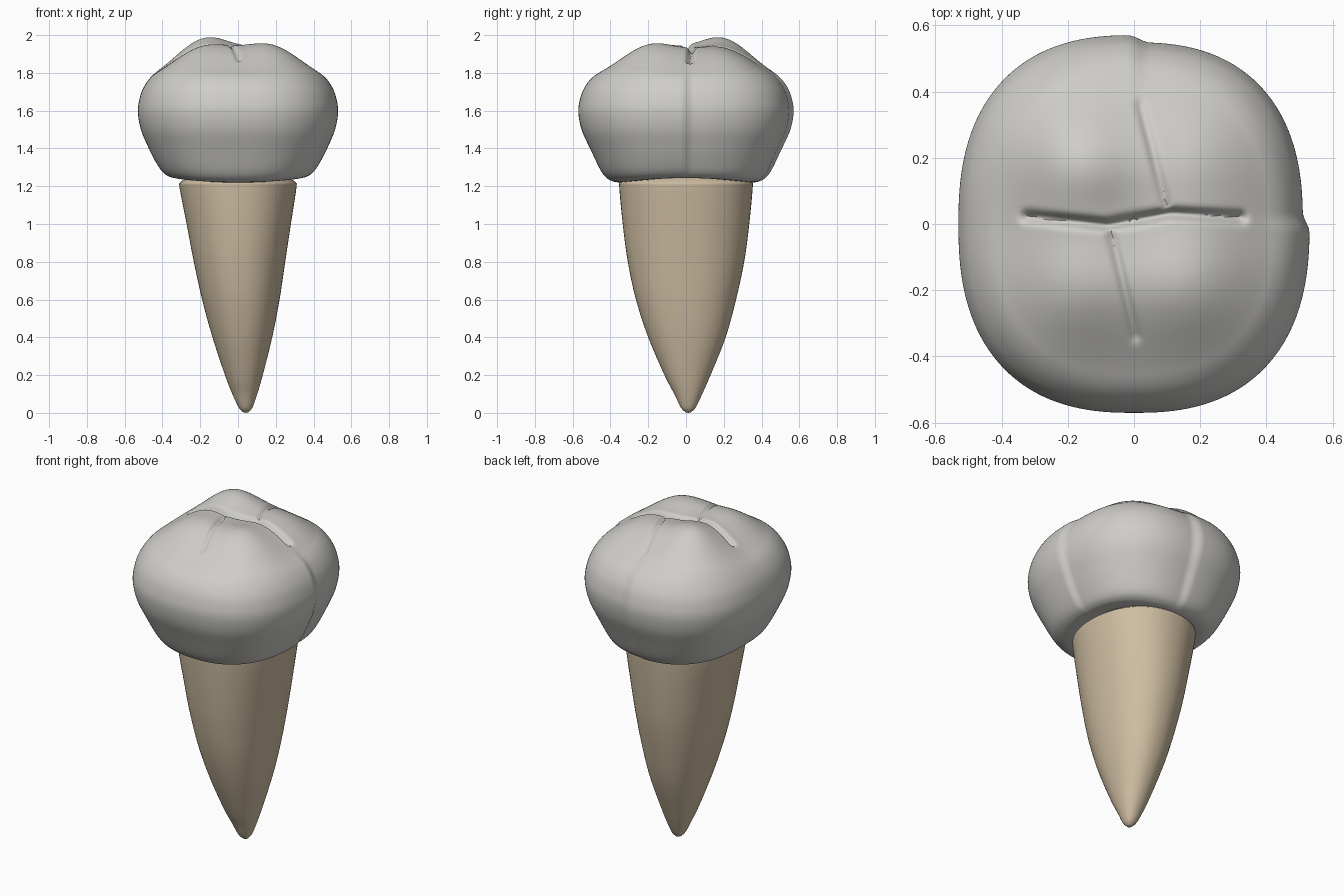
import bpy, bmesh, math
from mathutils import Vector

if "Cube" in bpy.data.objects:
    bpy.data.objects.remove(bpy.data.objects["Cube"])


def material(name, rgb):
    m = bpy.data.materials.new(name)
    m.diffuse_color = (*rgb, 1)
    m.use_nodes = True
    m.node_tree.nodes["Principled BSDF"].inputs["Base Color"].default_value = m.diffuse_color
    return m


def smoothstep(a, b, v):
    k = min(1, max(0, (v - a) / (b - a)))
    return k * k * (3 - 2 * k)


def spline(points, steps):
    """Catmull-Rom samples through points of any dimension."""
    p = [Vector(q) for q in points]
    p = [p[0] * 2 - p[1]] + p + [p[-1] * 2 - p[-2]]
    out = []
    for i in range(1, len(p) - 2):
        a, b, c, d = p[i - 1:i + 3]
        for s in range(steps):
            u = s / steps
            out.append(0.5 * (2 * b + (c - a) * u + (2 * a - 5 * b + 4 * c - d) * u * u
                              + (3 * b - a - 3 * c + d) * u ** 3))
    return out + [p[-2]]


def superellipse(angle, a, b, n):
    c, s = math.cos(angle), math.sin(angle)
    r = (abs(c / a) ** n + abs(s / b) ** n) ** (-1 / n)
    return r * c, r * s


def loft(name, rings, mat, low_pole, high_pole):
    """Skin closed rings from bottom to top, with a pole at each end."""
    bm = bmesh.new()
    loops = [[bm.verts.new(co) for co in ring] for ring in rings]
    n = len(loops[0])
    for lo, hi in zip(loops, loops[1:]):
        for i in range(n):
            j = (i + 1) % n
            bm.faces.new((lo[i], lo[j], hi[j], hi[i]))
    bottom, top = bm.verts.new(low_pole), bm.verts.new(high_pole)
    for i in range(n):
        j = (i + 1) % n
        bm.faces.new((bottom, loops[0][j], loops[0][i]))
        bm.faces.new((top, loops[-1][i], loops[-1][j]))
    mesh = bpy.data.meshes.new(name)
    bm.to_mesh(mesh)
    bm.free()
    mesh.materials.append(mat)
    obj = bpy.data.objects.new(name, mesh)
    bpy.context.collection.objects.link(obj)
    bpy.ops.object.select_all(action='DESELECT')
    obj.select_set(True)
    bpy.context.view_layer.objects.active = obj
    bpy.ops.object.shade_smooth_by_angle(angle=math.radians(50))
    return obj


enamel = material("enamel grey white", (0.62, 0.61, 0.58))
dentine = material("root tan", (0.62, 0.51, 0.36))

# Chewing surface: four cusps (x, y, height) and the fissures between them
CUSPS = [(-0.17, 0.19, 0.137), (0.17, 0.17, 0.075), (0.165, -0.18, 0.10), (-0.17, -0.18, 0.092)]
FISSURES = [
    ([(-0.32, 0.022), (-0.08, -0.003), (0.11, 0.032), (0.32, 0.02)], 0.032, 0.017),
    ([(0.02, 0.36), (0.105, 0.03)], 0.014, 0.014),
    ([(-0.07, -0.02), (0.005, -0.34)], 0.014, 0.014),
]


def fissure_depth(x, y):
    total = 0
    for path, depth, width in FISSURES:
        d = 9
        for a, b in zip(path, path[1:]):
            dx, dy = b[0] - a[0], b[1] - a[1]
            u = ((x - a[0]) * dx + (y - a[1]) * dy) / (dx * dx + dy * dy)
            u = min(1, max(0, u))
            d = min(d, math.hypot(x - a[0] - u * dx, y - a[1] - u * dy))
        total = max(total, depth * math.exp(-(d / width) ** 2))
    return total


def cusp_height(x, y):
    return sum(h * math.exp(-((x - cx) ** 2 + (y - cy) ** 2) / (2 * 0.14 ** 2))
               for cx, cy, h in CUSPS)


def crown_point(angle, t, z, upper):
    x, y = superellipse(angle, 0.53, 0.57, 2.45)
    # One quadrant is set in, leaving a vertical groove on two sides
    deg = (math.degrees(angle) + 180) % 360 - 180
    inset = smoothstep(-3, 4, deg) * (1 - smoothstep(85, 92, deg))
    k = t * (1 - 0.038 * inset * smoothstep(0.55, 0.85, t))
    x, y = x * k, y * k
    if upper:
        fade = 1 - smoothstep(0.8, 1.0, t)
        z += cusp_height(x, y) * fade - fissure_depth(x, y)
    else:
        # Scalloped neck line
        z += 0.012 * math.cos(2 * angle) * (1 - smoothstep(1.25, 1.4, z))
    return x, y, z


# Crown
SEG = 256
side = [(0.3, 1.24), (0.5, 1.233), (0.62, 1.232), (0.69, 1.24), (0.75, 1.262),
        (0.81, 1.31), (0.9, 1.41), (0.97, 1.5), (1.0, 1.59)]
cap = [(1.0, 1.59), (0.985, 1.66), (0.945, 1.72), (0.87, 1.77), (0.75, 1.80),
       (0.6, 1.825), (0.45, 1.84), (0.3, 1.848), (0.15, 1.85), (0.008, 1.85)]
whole = spline(side + cap[1:], 8)
split = (len(side) - 1) * 8
rings = [[crown_point(2 * math.pi * i / SEG, p[0], p[1], r > split) for i in range(SEG)]
         for r, p in enumerate(whole)]
loft("crown", rings, enamel, (0, 0, 1.24), crown_point(0, 0, 1.85, True))

# Root: height, centre x, centre y, half width, half depth
stations = [(0.004, 0.042, 0.012, 0.015, 0.016), (0.03, 0.04, 0.012, 0.037, 0.04),
            (0.1, 0.036, 0.012, 0.066, 0.074), (0.2, 0.031, 0.008, 0.10, 0.122),
            (0.4, 0.023, 0.005, 0.158, 0.205), (0.6, 0.015, 0, 0.205, 0.265),
            (0.8, 0.008, 0, 0.242, 0.308), (1.0, 0.004, 0, 0.276, 0.335),
            (1.19, 0, 0, 0.309, 0.353), (1.22, 0, 0, 0.305, 0.35), (1.245, 0, 0, 0.27, 0.32)]
root_rings = []
for z, cx, cy, a, b in ((s[0], s[1], s[2], s[3], s[4]) for s in
                        [tuple(v) for v in spline([list(s) for s in stations], 6)]):
    ring = [superellipse(2 * math.pi * i / 96, a, b, 2.15) for i in range(96)]
    root_rings.append([(cx + x, cy + y, z) for x, y in ring])
loft("root", root_rings, dentine, (0.042, 0.012, 0), (0, 0, 1.25))
